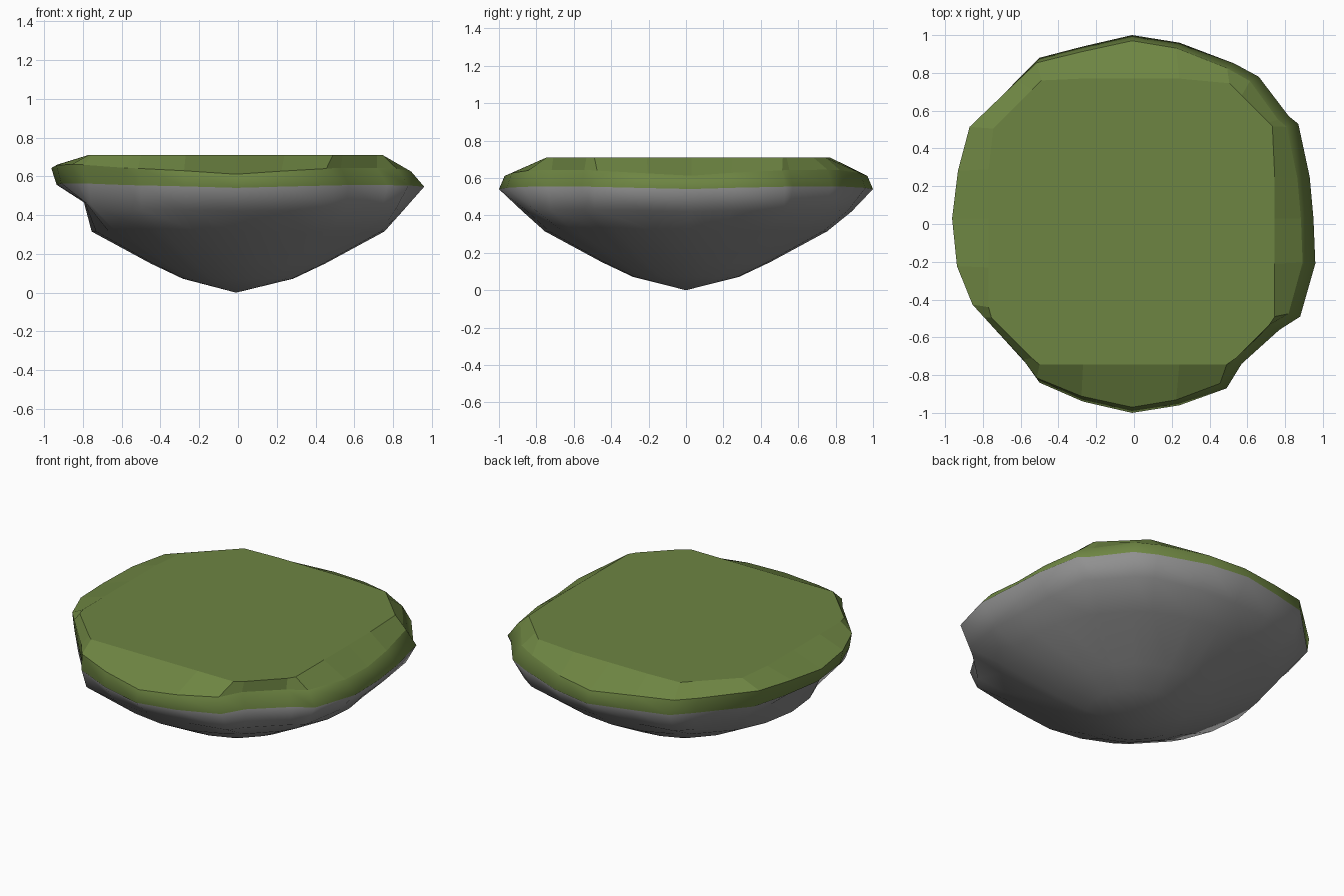
import bpy, bmesh, math

if "Cube" in bpy.data.objects:
    bpy.data.objects.remove(bpy.data.objects["Cube"])


def material(name, rgb):
    m = bpy.data.materials.new(name)
    m.diffuse_color = (*rgb, 1)
    m.use_nodes = True
    m.node_tree.nodes["Principled BSDF"].inputs["Base Color"].default_value = m.diffuse_color
    return m


grass = material("grass green", (0.155, 0.235, 0.055))
stone = material("stone grey", (0.28, 0.28, 0.28))

# widest outline of the island, seen from above
OUTLINE = [(.96, -.21), (.95, .03), (.93, .25), (.87, .53), (.82, .57), (.66, .78), (.53, .85),
           (.24, .96), (-.01, 1), (-.27, .94), (-.5, .88), (-.6, .78), (-.845, .53),
           (-.905, .29), (-.935, .03), (-.91, -.23), (-.83, -.44), (-.77, -.51), (-.57, -.74),
           (-.5, -.84), (-.27, -.94), (-.01, -1), (.24, -.96), (.49, -.87), (.57, -.74),
           (.77, -.56), (.88, -.49)]


def to_octagon(x, y):
    """Nearest point on the octagonal core."""
    px = max(-.77, min(.745, x))
    py = max(-.745, min(.77, y))
    over = max(0, abs(px) + abs(py) - 1.25) / 2
    return px - math.copysign(over, px), py - math.copysign(over, py)


def diagonal(x, y):
    return abs(math.sin(2 * math.atan2(y, x)))


def left(x, y):
    """1 on the left side, fading to 0."""
    return max(0, min(1, (-x - .6) / .3))


def top(x, y):
    return (*to_octagon(x, y), .71)


def upper_rim(x, y):
    return x * (.93 if x > 0 else 1.03), y * .97, .61 + .035 * diagonal(x, y) + .03 * left(x, y)


def lower_rim(x, y):
    return x, y, .54 + .015 * diagonal(x, y) + .015 * left(x, y)


def overhang(x, y):
    ox, oy = to_octagon(x, y)
    t = .5 - .35 * left(x, y)
    return ox + (x - ox) * t, oy + (y - oy) * t, .42 + .01 * diagonal(x, y) + .045 * left(x, y)


def core(radius, z):
    """Round ring of the lower stone cone."""
    def f(x, y):
        a = math.atan2(y, x)
        return radius * math.cos(a), radius * math.sin(a), z
    return f


# loft the rings from the grass top to the stone tip
levels = [top, upper_rim, lower_rim, overhang, core(.755, .315), core(.45, .15), core(.285, .072)]
bm = bmesh.new()
rings = [[bm.verts.new(f(x, y)) for x, y in OUTLINE] for f in levels]
bm.faces.new(rings[0])
n = len(OUTLINE)
for level, (a, b) in enumerate(zip(rings, rings[1:])):
    for i in range(n):
        j = (i + 1) % n
        f = bm.faces.new((a[i], b[i], b[j], a[j]))
        f.material_index = 0 if level < 2 else 1
        f.smooth = level > 0
tip = bm.verts.new((-.01, 0, 0))
for i in range(n):
    f = bm.faces.new((rings[-1][i], tip, rings[-1][(i + 1) % n]))
    f.material_index, f.smooth = 1, True
bmesh.ops.recalc_face_normals(bm, faces=bm.faces)

mesh = bpy.data.meshes.new("floating_island")
bm.to_mesh(mesh)
bm.free()
mesh.materials.append(grass)
mesh.materials.append(stone)
island = bpy.data.objects.new("floating_island", mesh)
bpy.context.collection.objects.link(island)
